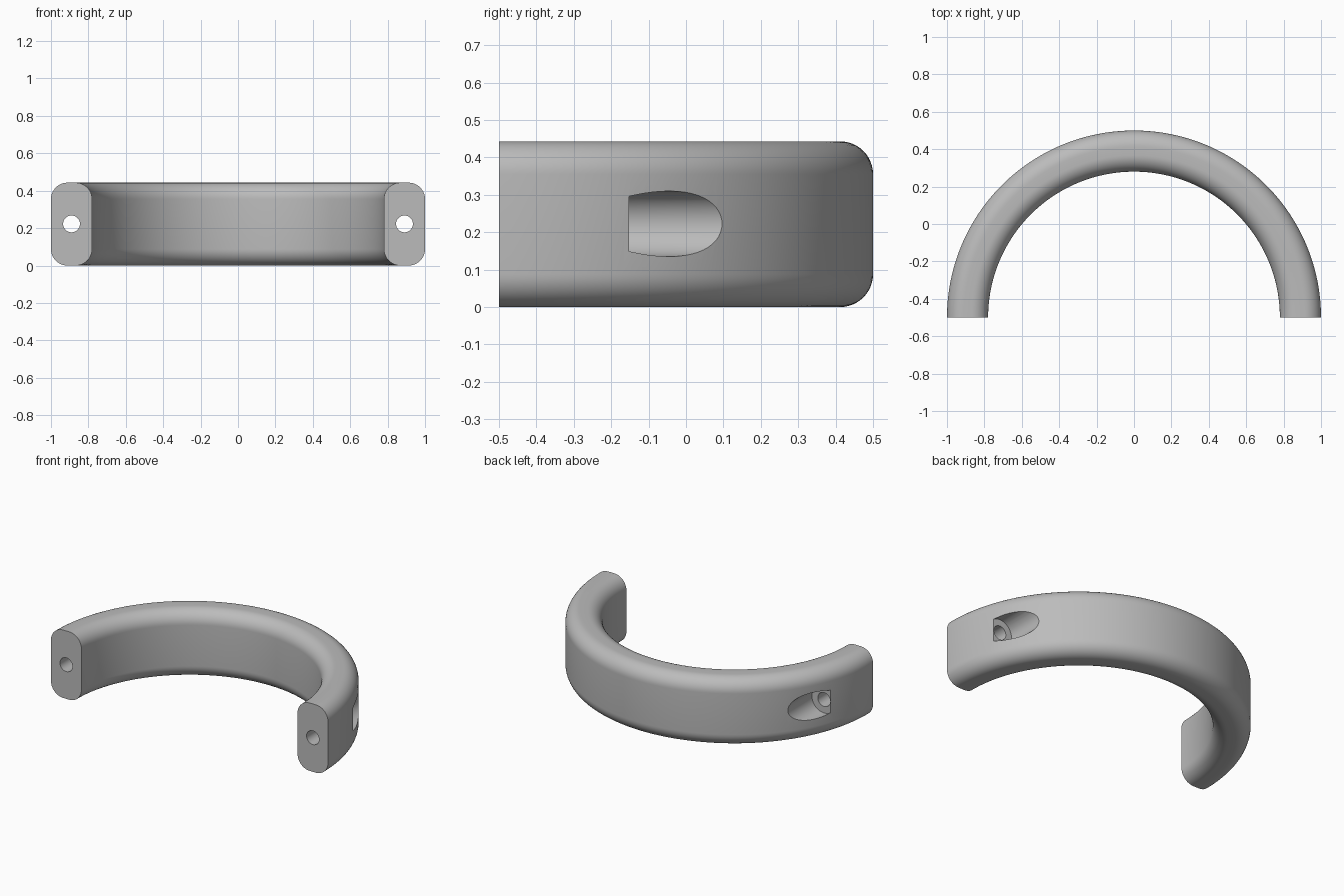
import bpy
import bmesh
from math import pi, sin, cos, radians
from mathutils import Vector, Matrix

cube = bpy.data.objects.get("Cube")
if cube:
    bpy.data.objects.remove(cube, do_unlink=True)

OUTER, INNER, HEIGHT, FILLET = 1.0, 0.78, 0.443, 0.088
CENTRE_Y = -0.5
MID_Z = HEIGHT / 2 + 0.001
BORE_X, BORE_R, POCKET_R, POCKET_Y = 0.89, 0.045, 0.0875, -0.152

grey = bpy.data.materials.new("plain grey")
grey.use_nodes = True
colour = (0.5, 0.5, 0.5, 1)
grey.diffuse_color = colour
grey.node_tree.nodes["Principled BSDF"].inputs["Base Color"].default_value = colour


def make_object(name, bm):
    bmesh.ops.recalc_face_normals(bm, faces=bm.faces)
    mesh = bpy.data.meshes.new(name)
    bm.to_mesh(mesh)
    bm.free()
    mesh.materials.append(grey)
    obj = bpy.data.objects.new(name, mesh)
    bpy.context.collection.objects.link(obj)
    return obj


def half_ring():
    """Rounded rectangle swept through half a turn."""
    bm = bmesh.new()
    corners = [(OUTER, 0, -1, 1, -90), (OUTER, HEIGHT, -1, -1, 0),
               (INNER, HEIGHT, 1, -1, 90), (INNER, 0, 1, 1, 180)]
    verts = []
    for x, z, dx, dz, start in corners:
        for i in range(13):
            a = radians(start + 90 * i / 12)
            verts.append(bm.verts.new((x + FILLET * (dx + cos(a)), CENTRE_Y,
                                       z + FILLET * (dz + sin(a)))))
    face = bm.faces.new(verts)
    bmesh.ops.spin(bm, geom=[face] + face.edges[:] + verts, angle=pi, steps=96,
                   axis=(0, 0, 1), cent=(0, CENTRE_Y, 0), use_duplicate=False)
    return make_object("half_ring", bm)


def screw_cutter(name, x):
    """Stepped cylinder: narrow bore opening into a wide pocket."""
    bm = bmesh.new()
    profile = [(0, -0.7), (BORE_R, -0.7), (BORE_R, POCKET_Y),
               (POCKET_R, POCKET_Y), (POCKET_R, 0.7), (0, 0.7)]
    verts = [bm.verts.new((x + r, y, MID_Z)) for r, y in profile]
    edges = [bm.edges.new(pair) for pair in zip(verts, verts[1:])]
    bmesh.ops.spin(bm, geom=verts + edges, angle=2 * pi, steps=48,
                   axis=(0, 1, 0), cent=(x, 0, MID_Z))
    bmesh.ops.remove_doubles(bm, verts=bm.verts, dist=0.0001)
    cutter = make_object(name, bm)
    cutter.hide_render = True
    return cutter


ring = half_ring()

# Screw holes through both ends
for name, x in (("left_cutter", BORE_X), ("right_cutter", -BORE_X)):
    cutter = screw_cutter(name, x)
    cut = ring.modifiers.new(name, 'BOOLEAN')
    cut.operation = 'DIFFERENCE'
    cut.solver = 'EXACT'
    cut.object = cutter
    bpy.context.view_layer.objects.active = ring
    bpy.ops.object.modifier_apply(modifier=name)
    bpy.data.objects.remove(cutter, do_unlink=True)

# Smooth walls with crisp hole rims and end faces
bpy.ops.object.select_all(action='DESELECT')
ring.select_set(True)
bpy.context.view_layer.objects.active = ring
bpy.ops.object.shade_smooth_by_angle(angle=radians(30))
